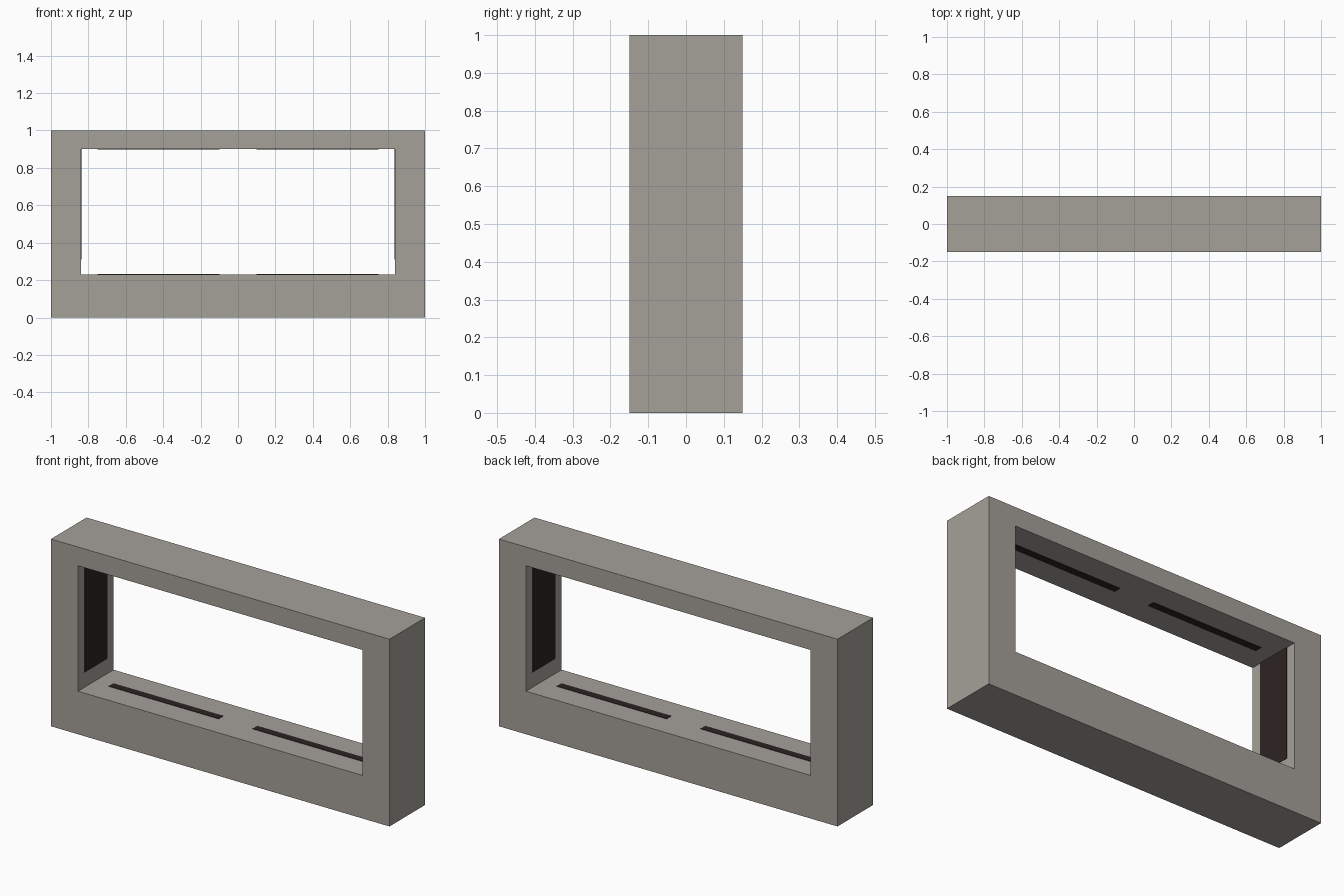
import bpy, bmesh

if "Cube" in bpy.data.objects:
    bpy.data.objects.remove(bpy.data.objects["Cube"])

def material(name, rgb):
    m = bpy.data.materials.new(name)
    m.diffuse_color = (*rgb, 1.0)
    m.use_nodes = True
    m.node_tree.nodes["Principled BSDF"].inputs["Base Color"].default_value = m.diffuse_color
    return m

STONE = material("warm_grey", (0.376, 0.356, 0.323))
DARK = material("dark_brown", (0.027, 0.017, 0.017))

def add_object(name, bm, mat):
    bmesh.ops.recalc_face_normals(bm, faces=bm.faces)
    mesh = bpy.data.meshes.new(name)
    bm.to_mesh(mesh)
    bm.free()
    mesh.materials.append(mat)
    bpy.context.collection.objects.link(bpy.data.objects.new(name, mesh))

def box(name, x, y, z, mat):
    bm = bmesh.new()
    bmesh.ops.create_cube(bm, size=1)
    for v in bm.verts:
        v.co = [r[0] if c < 0 else r[1] for c, r in zip(v.co, (x, y, z))]
    add_object(name, bm, mat)

# Opening limits
OX, Z0, Z1, D = 0.84, 0.23, 0.90, 0.15

# Rectangular frame: outer and inner loops joined at front and back
bm = bmesh.new()
def loop(hx, lo, hi, y):
    return [bm.verts.new((x, y, z)) for x, z in
            ((-hx, lo), (hx, lo), (hx, hi), (-hx, hi))]
rings = [loop(1, 0, 1, -D), loop(OX, Z0, Z1, -D),
         loop(OX, Z0, Z1, D), loop(1, 0, 1, D)]
for a, b in zip(rings, rings[1:] + rings[:1]):
    for i in range(4):
        j = (i + 1) % 4
        bm.faces.new((a[i], a[j], b[j], b[i]))
add_object("frame", bm, STONE)

# Dark inlays inside the opening, mirrored left and right
T = 0.002
for s, side in ((-1, "left"), (1, "right")):
    span = lambda a, b: sorted((s * a, s * b))
    box(side + "_jamb_panel", span(OX - T, OX + T), (-0.095, 0.095), (0.31, Z1), DARK)
    box(side + "_sill_slot", span(0.10, 0.75), (-0.02, 0.02), (Z0 - T, Z0 + T), DARK)
    box(side + "_header_slot", span(0.10, 0.75), (-0.02, 0.02), (Z1 - T, Z1 + T), DARK)
